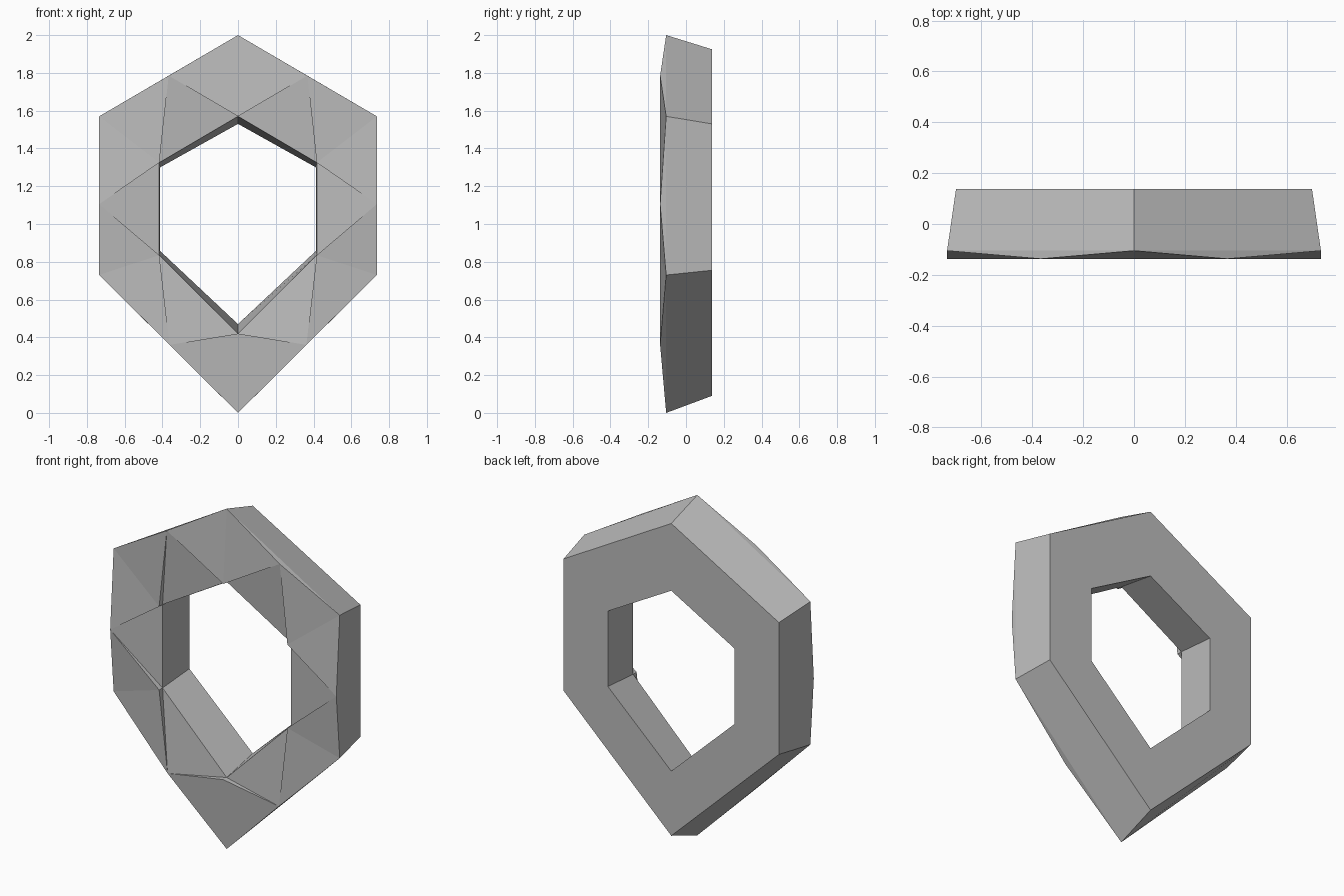
import bpy
import bmesh

cube = bpy.data.objects.get("Cube")
if cube:
    bpy.data.objects.remove(cube, do_unlink=True)

BACK, FRONT, LOW = 0.137, -0.137, -0.105   # depths: back, raised front, lowered front


def ring(top, side_x, upper, lower, bottom):
    """Six corners of a gem outline, clockwise from the top as seen from the front."""
    return [(0, top), (side_x, upper), (side_x, lower),
            (0, bottom), (-side_x, lower), (-side_x, upper)]


outer_front = ring(2.0, 0.735, 1.57, 0.73, 0.0)
outer_back = ring(1.925, 0.70, 1.53, 0.755, 0.09)
inner_front = ring(1.57, 0.417, 1.325, 0.835, 0.42)
inner_back = ring(1.53, 0.412, 1.30, 0.857, 0.47)
# Peaks near the middle of each outer edge
peaks = [(0.367, 1.785), (0.735, 1.105), (0.362, 0.36),
         (-0.362, 0.36), (-0.735, 1.105), (-0.367, 1.785)]

bm = bmesh.new()


def verts(outline, y):
    return [bm.verts.new((x, y, z)) for x, z in outline]


corner = verts(outer_front, LOW)
peak = verts(peaks, FRONT)
rim = verts(inner_front, LOW)        # edge of the hole
tip = verts(inner_front, FRONT)      # raised points of the corner plates
back_out = verts(outer_back, BACK)
back_in = verts(inner_back, BACK)

for i in range(6):
    j, h = (i + 1) % 6, i - 1
    faces = [
        (corner[i], peak[i], tip[i]),                  # corner plate, two halves
        (corner[i], tip[i], peak[h]),
        (peak[i], rim[j], rim[i]),                     # sunken edge facet
        (peak[i], rim[i], tip[i]),                     # thin steps beside it
        (peak[i], tip[j], rim[j]),
        (corner[i], corner[j], peak[i]),               # outer wall
        (corner[i], back_out[i], back_out[j], corner[j]),
        (rim[i], rim[j], back_in[j], back_in[i]),      # hole wall
        (back_out[i], back_in[i], back_in[j], back_out[j]),
    ]
    for f in faces:
        bm.faces.new(f)

bmesh.ops.recalc_face_normals(bm, faces=bm.faces)
mesh = bpy.data.meshes.new("faceted_ring")
bm.to_mesh(mesh)
bm.free()

# Plain grey
grey = bpy.data.materials.new("grey")
grey.use_nodes = True
colour = (0.5, 0.5, 0.5, 1)
grey.diffuse_color = colour
grey.node_tree.nodes["Principled BSDF"].inputs["Base Color"].default_value = colour
mesh.materials.append(grey)

bpy.context.collection.objects.link(bpy.data.objects.new("faceted_ring", mesh))
